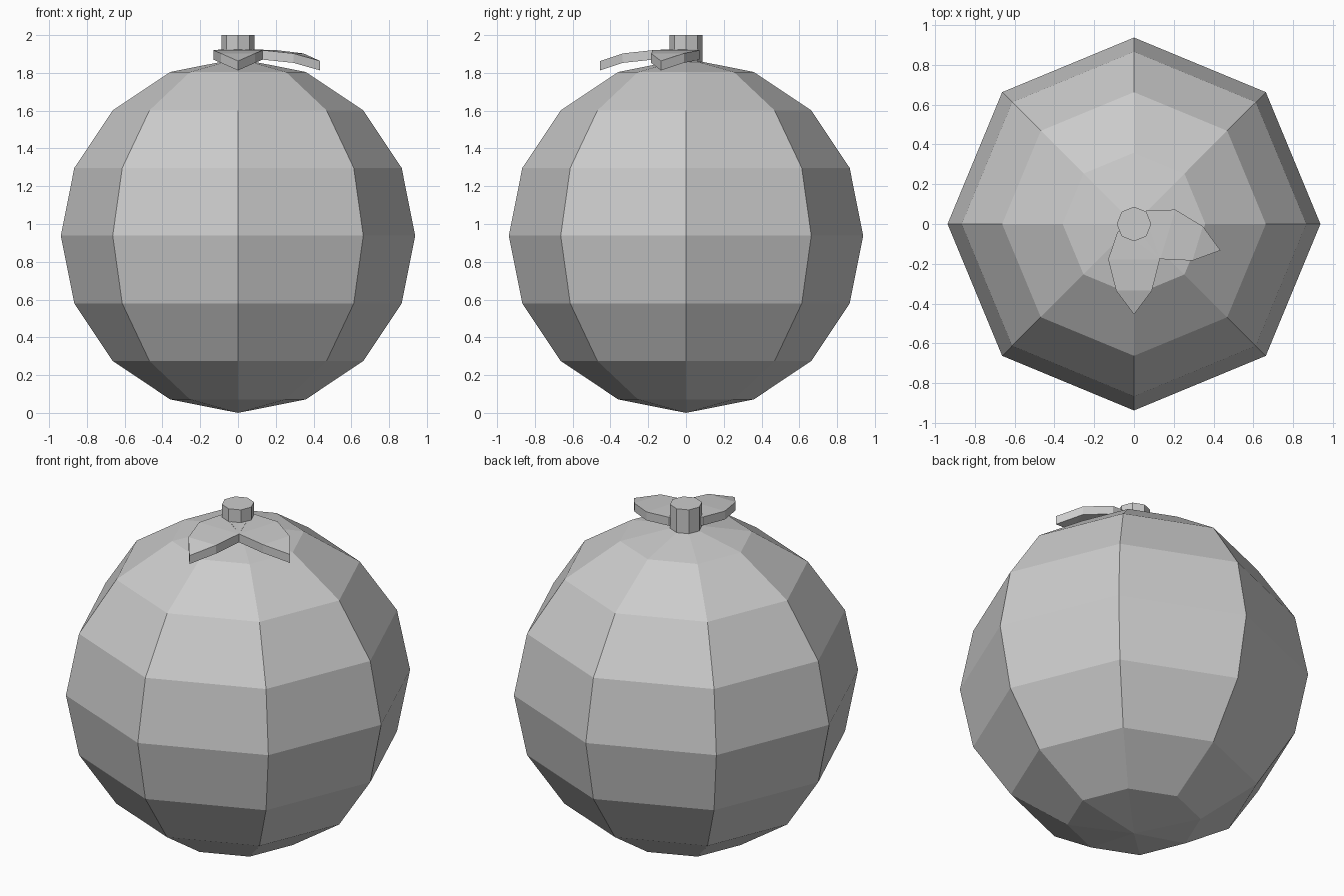
import bpy, bmesh, math
from mathutils import Matrix

if "Cube" in bpy.data.objects:
    bpy.data.objects.remove(bpy.data.objects["Cube"])


def add_object(name, bm):
    bmesh.ops.recalc_face_normals(bm, faces=bm.faces)
    mesh = bpy.data.meshes.new(name)
    bm.to_mesh(mesh)
    bm.free()
    obj = bpy.data.objects.new(name, mesh)
    bpy.context.collection.objects.link(obj)
    return obj


# Fruit body: low-poly sphere with corners on the axes
R = 0.938
bm = bmesh.new()
bmesh.ops.create_uvsphere(bm, u_segments=8, v_segments=8, radius=R,
                          matrix=Matrix.Translation((0, 0, R)))
add_object("fruit_body", bm)

# Stem: short octagonal cylinder
bm = bmesh.new()
bmesh.ops.create_cone(bm, cap_ends=True, segments=8, radius1=0.087,
                      radius2=0.087, depth=0.15,
                      matrix=Matrix.Translation((0, 0, 1.925)))
add_object("stem", bm)

# Leaf sections: distance from stem, half width, top height
LEAF = [(0.04, 0.083, 1.925), (0.178, 0.13, 1.92), (0.335, 0.09, 1.903)]
BASE, TIP = (0.0, 1.925), (0.455, 1.863)
THICK = 0.05


def leaf(name, angle):
    bm = bmesh.new()
    layers = []
    for dz in (0, -THICK):
        base = bm.verts.new((0, -BASE[0], BASE[1] + dz))
        left = [bm.verts.new((-w, -d, z + dz)) for d, w, z in LEAF]
        right = [bm.verts.new((w, -d, z + dz)) for d, w, z in LEAF]
        tip = bm.verts.new((0, -TIP[0], TIP[1] + dz))
        bm.faces.new((base, left[0], right[0]))
        for i in range(len(LEAF) - 1):
            bm.faces.new((left[i], left[i + 1], right[i + 1], right[i]))
        bm.faces.new((left[-1], tip, right[-1]))
        layers.append([base] + left + [tip] + right[::-1])
    top, low = layers
    for i in range(len(top)):
        j = (i + 1) % len(top)
        bm.faces.new((top[i], top[j], low[j], low[i]))
    bm.transform(Matrix.Rotation(math.radians(angle), 4, 'Z'))
    add_object(name, bm)


# Two leaves spreading from the stem
leaf("front_leaf", 0)
leaf("right_leaf", 73)
